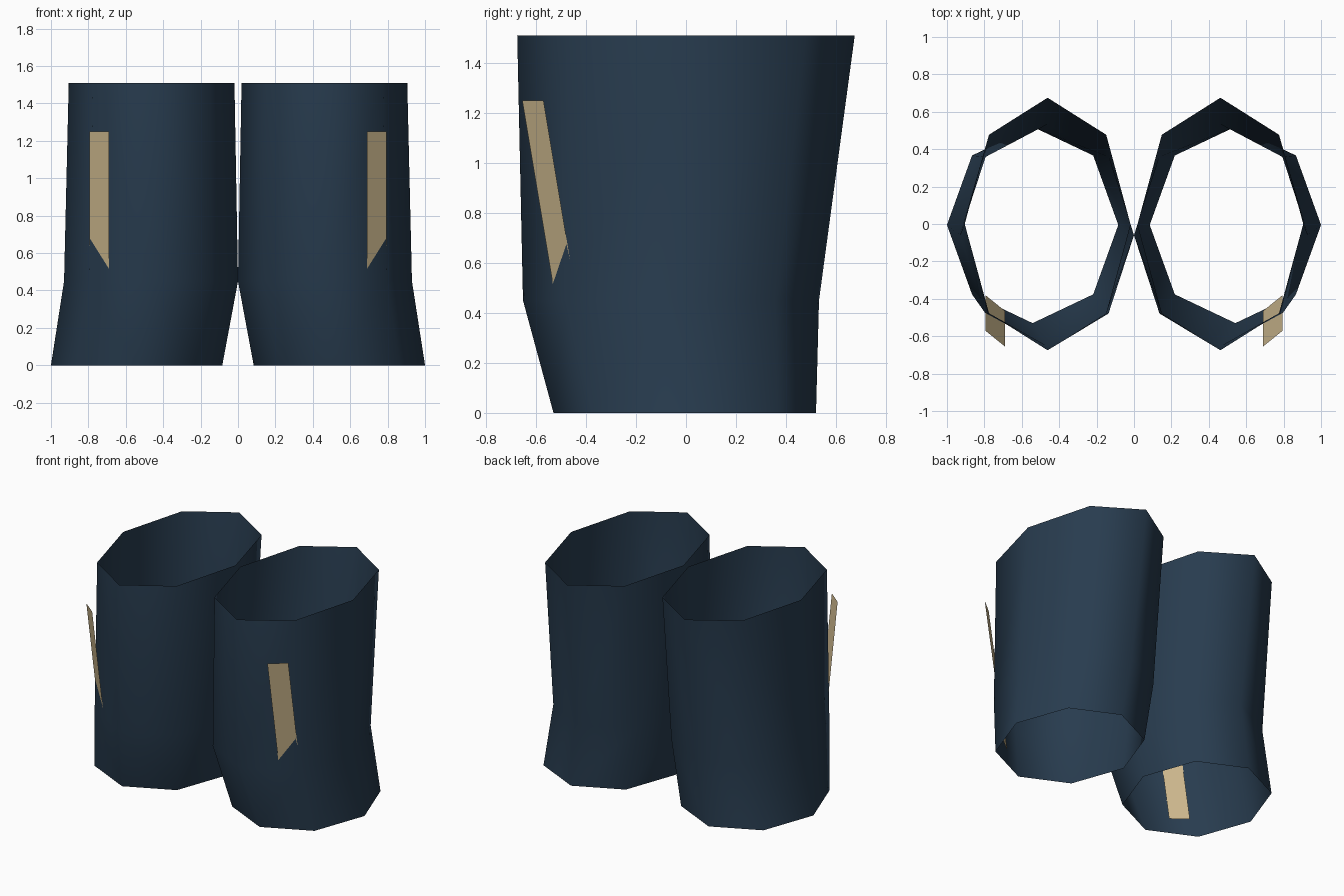
import bpy
from math import sin, cos, tau

cube = bpy.data.objects.get("Cube")
if cube:
    bpy.data.objects.remove(cube)


def make_material(name, color):
    mat = bpy.data.materials.new(name)
    mat.use_nodes = True
    mat.diffuse_color = color
    mat.node_tree.nodes["Principled BSDF"].inputs["Base Color"].default_value = color
    return mat


def make_part(name, verts, faces, mat, smooth):
    mesh = bpy.data.meshes.new(name)
    mesh.from_pydata(verts, [], faces)
    mesh.materials.append(mat)
    for poly in mesh.polygons:
        poly.use_smooth = smooth
    obj = bpy.data.objects.new(name, mesh)
    bpy.context.collection.objects.link(obj)
    # The other leg is a mirror image
    mirror = obj.modifiers.new("Mirror", 'MIRROR')
    mirror.use_mirror_merge = False
    return obj


navy = make_material("navy cloth", (0.021, 0.045, 0.078, 1))
tan = make_material("tan trim", (0.61, 0.48, 0.27, 1))

# Open eight-sided leg tubes: centre x, centre y, radius x, radius y, height
SIDES = 8
rings = [
    (0.542, -0.005, 0.458, 0.525, 0.0),
    (0.465, -0.06, 0.465, 0.592, 0.45),
    (0.462, 0.0, 0.443, 0.675, 1.51),
]
verts = [(cx + rx * cos(tau * i / SIDES), cy + ry * sin(tau * i / SIDES), z)
         for cx, cy, rx, ry, z in rings for i in range(SIDES)]
faces = []
for r in range(len(rings) - 1):
    for i in range(SIDES):
        a, b = r * SIDES + i, r * SIDES + (i + 1) % SIDES
        faces.append((a, b, b + SIDES, a + SIDES))
make_part("leg_tubes", verts, faces, navy, True)

# Slanted trim strips that sink into the cloth towards the bottom
top, bottom, lean = 1.25, 0.11, 0.19
strip = [(0.69, -0.655 + lean, bottom), (0.795, -0.57 + lean, bottom),
         (0.795, -0.57, top), (0.69, -0.655, top)]
make_part("trim_strips", strip, [(0, 1, 2, 3)], tan, False)
